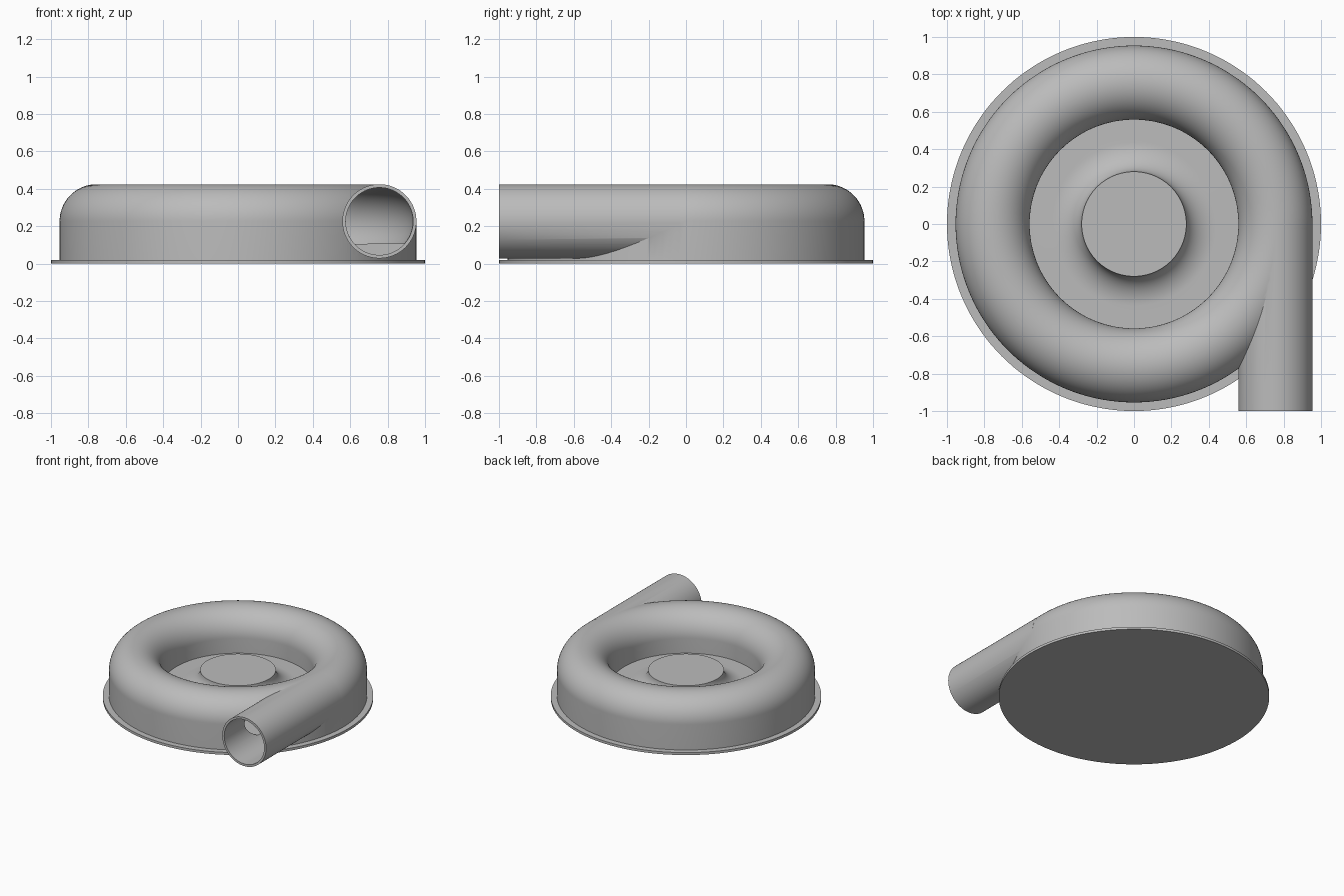
import bpy, bmesh, math

old = bpy.data.objects.get("Cube")
if old:
    bpy.data.objects.remove(old, do_unlink=True)

GREY = (0.50, 0.50, 0.50, 1)
mat = bpy.data.materials.new("plain grey")
mat.use_nodes = True
mat.diffuse_color = GREY
mat.node_tree.nodes["Principled BSDF"].inputs["Base Color"].default_value = GREY

SEG = 144
RING, MID, TUBE, BORE = 0.756, 0.226, 0.198, 0.18   # scroll centre line and radii
FLOOR = 0.105


def finish(name, bm):
    bmesh.ops.recalc_face_normals(bm, faces=bm.faces)
    me = bpy.data.meshes.new(name)
    bm.to_mesh(me)
    bm.free()
    me.materials.append(mat)
    ob = bpy.data.objects.new(name, me)
    bpy.context.collection.objects.link(ob)
    return ob


def lathe(name, profile, closed=False):
    """Turn a radius/height profile about z; open profiles end on the axis."""
    bm = bmesh.new()
    vs = [bm.verts.new((r, 0, z)) for r, z in profile]
    es = [bm.edges.new(p) for p in zip(vs, vs[1:])]
    if closed:
        es.append(bm.edges.new((vs[-1], vs[0])))
    bmesh.ops.spin(bm, geom=vs + es, cent=(0, 0, 0), axis=(0, 0, 1),
                   angle=math.tau, steps=SEG, use_duplicate=False)
    bmesh.ops.remove_doubles(bm, verts=bm.verts, dist=1e-5)
    return finish(name, bm)


def bar(name, radius, y0, y1, low=-1):
    """Round bar along y on the outlet axis, with its underside flattened at low."""
    bm = bmesh.new()
    ring = []
    start = math.asin(max(-1, (low - MID) / radius))
    sweep = math.pi - 2 * start
    for i in range(96):
        a = start + sweep * i / (96 if low < 0 else 95)
        ring.append(bm.verts.new((RING + radius * math.cos(a), y0, MID + radius * math.sin(a))))
    face = bm.faces.new(ring)
    ext = bmesh.ops.extrude_face_region(bm, geom=[face], use_keep_orig=True)
    for v in ext["geom"]:
        if isinstance(v, bmesh.types.BMVert):
            v.co.y = y1
    return finish(name, bm)


def arc(radius, a0, a1, n):
    return [(RING + radius * math.cos(a0 + (a1 - a0) * i / n),
             MID + radius * math.sin(a0 + (a1 - a0) * i / n)) for i in range(n + 1)]


def boolean(target, tool, operation):
    tool.hide_render = True
    m = target.modifiers.new(operation.lower(), "BOOLEAN")
    m.operation, m.object, m.solver = operation, tool, "EXACT"
    bpy.context.view_layer.objects.active = target
    bpy.ops.object.modifier_apply(modifier=m.name)
    bpy.data.objects.remove(tool, do_unlink=True)


# Base plate
base = lathe("base_plate", [(0, 0), (1, 0), (1, 0.02), (0, 0.02)])

# Scroll casing with the floor and the flared hub in its eye
flare = [(0.28 + 0.16 * (1 - math.cos(t)), 0.23 - 0.125 * math.sin(t))
         for t in (math.pi / 2 * i / 16 for i in range(17))]
flare = [(0.44 - 0.16 * math.cos(t), 0.23 - 0.125 * math.sin(t))
         for t in (math.pi / 2 * i / 16 for i in range(17))]
casing = lathe("scroll_casing", [(0, 0.01), (RING + TUBE, 0.01)]
               + arc(TUBE, 0, math.pi, 48)
               + [(RING - TUBE, FLOOR)] + flare[::-1] + [(0, 0.23)])

# Outlet pipe joined to the scroll, then both hollowed out
boolean(casing, bar("outlet_pipe", TUBE, -1, -0.03), "UNION")
side = math.asin((FLOOR - MID) / BORE)
boolean(casing, lathe("scroll_hollow", arc(BORE, side, math.pi - side, 56), True), "DIFFERENCE")
boolean(casing, bar("outlet_bore", BORE, -1.1, -0.56), "DIFFERENCE")
boolean(casing, bar("outlet_passage", BORE - 0.001, -0.6, -0.06, FLOOR + 0.001), "DIFFERENCE")

# Smooth round surfaces, keep the rims crisp
for ob in (base, casing):
    bpy.ops.object.select_all(action="DESELECT")
    ob.select_set(True)
    bpy.context.view_layer.objects.active = ob
    bpy.ops.object.shade_smooth_by_angle(angle=math.radians(30))
